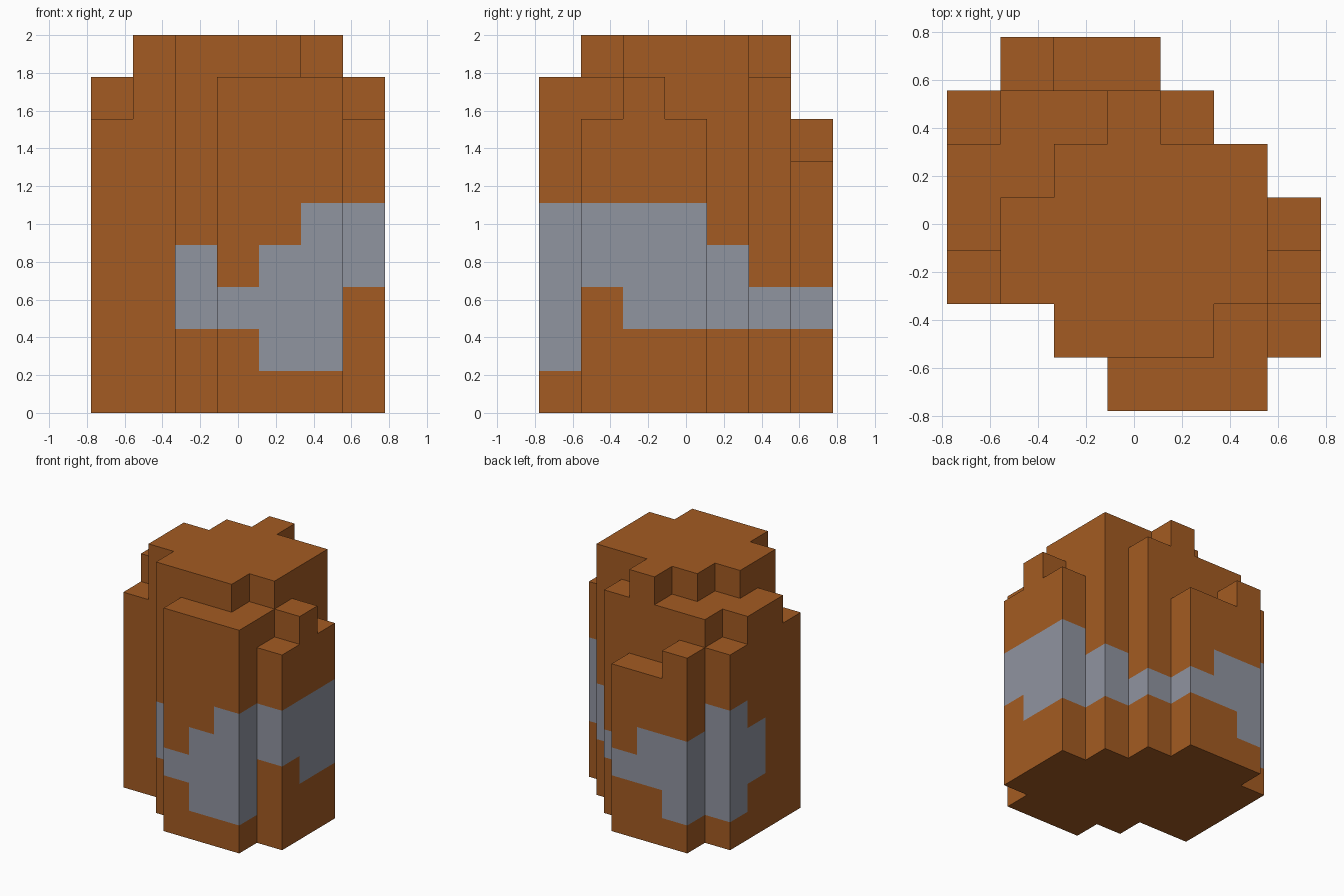
import bpy, bmesh
from mathutils import Vector

cube = bpy.data.objects.get("Cube")
if cube:
    bpy.data.objects.remove(cube, do_unlink=True)

UNIT = 2 / 9  # edge length of one block
SIZE = 7      # blocks across the footprint

# Column heights in blocks, rows from front to back, columns along x
HEIGHTS = ["...888.", "..99987", "7999998", "8999997", "889999.", "78898..", ".766..."]
# First and last level of the grey band on each column
BAND_LOW = ["...211.", "..2...3", "......2", "......2", "2....2.", "1...2..", ".122..."]
BAND_TOP = ["...345.", "..4...5", "......5", "......5", "4....4.", "5...3..", ".443..."]


def material(name, color):
    mat = bpy.data.materials.new(name)
    mat.use_nodes = True
    mat.diffuse_color = color
    bsdf = next(n for n in mat.node_tree.nodes if n.type == 'BSDF_PRINCIPLED')
    bsdf.inputs["Base Color"].default_value = color
    bsdf.inputs["Roughness"].default_value = 0.9
    return mat


def level(grid, i, j):
    inside = 0 <= i < SIZE and 0 <= j < SIZE
    return int(grid[j][i]) if inside and grid[j][i] != "." else 0


def filled(i, j, k):
    return 0 <= k < level(HEIGHTS, i, j)


def add_side(bm, cell, axis, sign, slot):
    """Add one square face of a block, facing along the signed axis."""
    normal, u = Vector((0, 0, 0)), Vector((0, 0, 0))
    normal[axis] = sign / 2
    u[(axis + 1) % 3] = 0.5
    v = normal.cross(u) * 2
    middle = Vector(cell) + Vector((0.5 - SIZE / 2, 0.5 - SIZE / 2, 0.5)) + normal
    corners = (-u - v, u - v, u + v, -u + v)
    face = bm.faces.new([bm.verts.new((middle + c) * UNIT) for c in corners])
    face.material_index = slot


# Blocky body: only exposed sides, coloured by the band levels
bm = bmesh.new()
for j in range(SIZE):
    for i in range(SIZE):
        for k in range(level(HEIGHTS, i, j)):
            slot = int(level(BAND_LOW, i, j) <= k < level(BAND_TOP, i, j))
            for axis in range(3):
                for sign in (-1, 1):
                    neighbour = [i, j, k]
                    neighbour[axis] += sign
                    if not filled(*neighbour):
                        add_side(bm, (i, j, k), axis, sign, slot)

# Weld the blocks and merge flat areas of the same colour
bmesh.ops.remove_doubles(bm, verts=bm.verts, dist=UNIT / 100)
bmesh.ops.dissolve_limit(bm, angle_limit=0.01, verts=bm.verts, edges=bm.edges,
                         delimit={'MATERIAL'})

mesh = bpy.data.meshes.new("blocky_body")
bm.to_mesh(mesh)
bm.free()
mesh.materials.append(material("rust_brown", (0.37, 0.105, 0.016, 1)))
mesh.materials.append(material("cool_grey", (0.28, 0.297, 0.352, 1)))
body = bpy.data.objects.new("blocky_body", mesh)
bpy.context.collection.objects.link(body)
